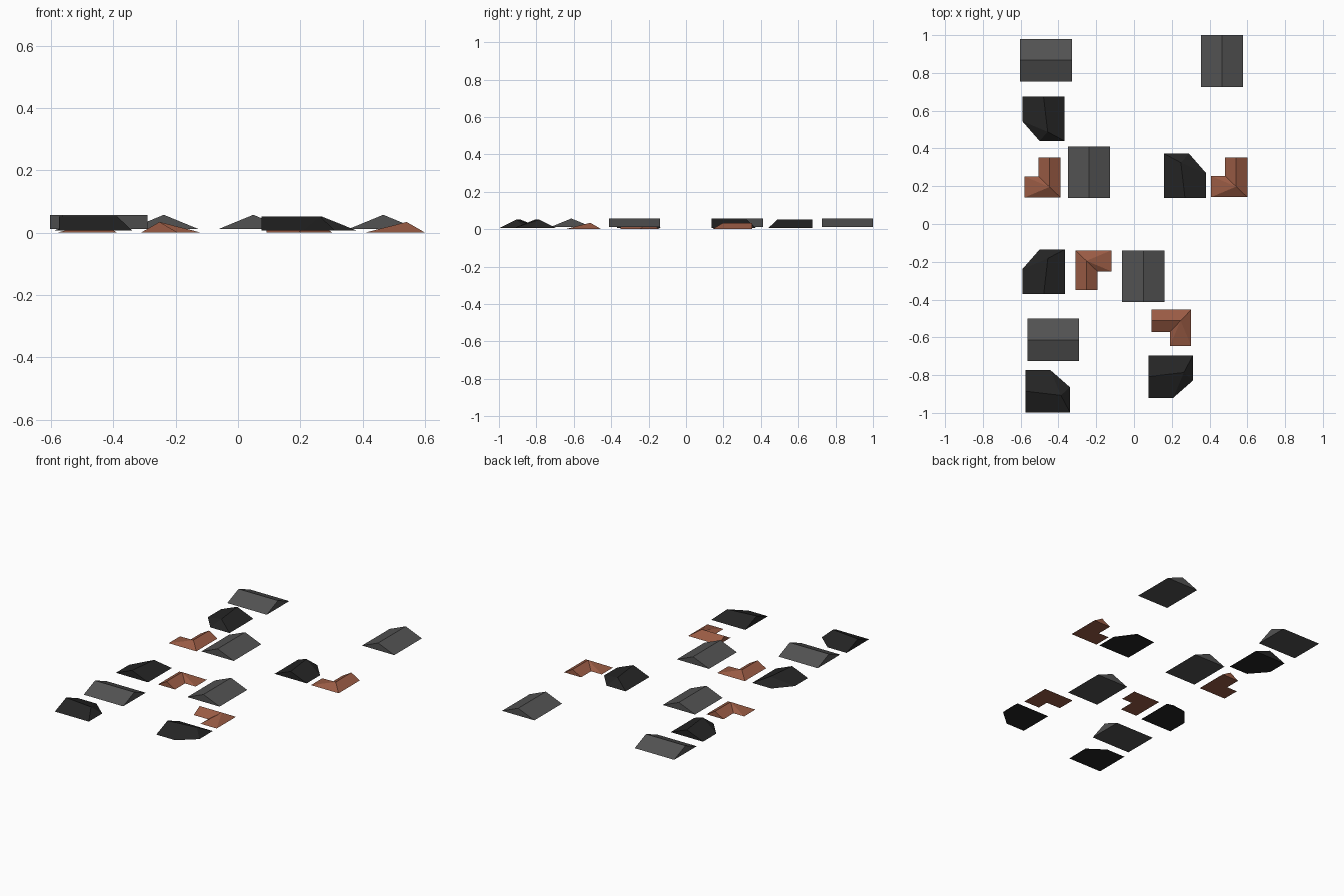
import bpy, bmesh
from mathutils import Vector

if "Cube" in bpy.data.objects:
    bpy.data.objects.remove(bpy.data.objects["Cube"])


def material(name, rgb):
    m = bpy.data.materials.new(name)
    m.diffuse_color = (*rgb, 1)
    m.use_nodes = True
    m.node_tree.nodes["Principled BSDF"].inputs["Base Color"].default_value = m.diffuse_color
    return m


GREY = material("slate grey", (0.085, 0.085, 0.085))
BLACK = material("tar black", (0.018, 0.018, 0.018))
BRICK = material("terracotta", (0.32, 0.105, 0.058))

X, Y = Vector((1, 0, 0)), Vector((0, 1, 0))


def roof(name, mat, outline, ridge, slopes, z0, z1, origin, u, v):
    """Closed roof: eave outline at z0, ridge points at z1, laid along axes u, v."""
    bm = bmesh.new()
    pts = [(p, z0) for p in outline] + [(p, z1) for p in ridge]
    vs = [bm.verts.new(Vector((*origin, z)) + u * p[0] + v * p[1]) for p, z in pts]
    for f in slopes + [tuple(range(len(outline)))]:
        bm.faces.new([vs[i] for i in f])
    bmesh.ops.recalc_face_normals(bm, faces=bm.faces[:])
    me = bpy.data.meshes.new(name)
    bm.to_mesh(me)
    bm.free()
    me.materials.append(mat)
    ob = bpy.data.objects.new(name, me)
    bpy.context.collection.objects.link(ob)


# plain gable roofs: ridge along v
W, L = 0.224, 0.274
gable = dict(outline=[(0, 0), (W, 0), (W, L), (0, L)],
             ridge=[(W / 2, 0), (W / 2, L)],
             slopes=[(0, 1, 4), (1, 2, 5, 4), (2, 3, 5), (3, 0, 4, 5)],
             z0=0.011, z1=0.057)
for i, (o, u, v) in enumerate([
        ((-0.603, 0.755), Y, X), ((0.354, 0.726), X, Y), ((-0.350, 0.137), X, Y),
        ((-0.063, -0.413), X, Y), ((-0.565, -0.725), Y, X)]):
    roof(f"gable_roof_{i + 1}", GREY, origin=o, u=u, v=v, **gable)

# clipped-corner roofs: slanted ridge with a hipped far end
W, L = 0.224, 0.236
clipped = dict(outline=[(0, 0), (W, 0), (W, 0.132), (0.133, L), (0, L)],
               ridge=[(W / 2, 0), (0.09, 0.188)],
               slopes=[(0, 1, 5), (1, 2, 6, 5), (2, 3, 6), (3, 4, 6), (4, 0, 5, 6)],
               z0=0.006, z1=0.051)
for i, (o, u, v) in enumerate([
        ((-0.367, 0.676), -X, -Y), ((0.158, 0.137), X, Y), ((-0.366, -0.370), -X, Y),
        ((-0.575, -0.997), Y, X), ((0.076, -0.696), -Y, X)]):
    roof(f"clipped_roof_{i + 1}", BLACK, origin=o, u=u, v=v, **clipped)

# L-shaped roofs: long gabled arm along v, short hipped arm along u
w, L, s, S = 0.118, 0.211, 0.112, 0.192
ell = dict(outline=[(0, 0), (S, 0), (S, s), (w, s), (w, L), (0, L)],
           ridge=[(w / 2, L), (w / 2, s / 2)],
           slopes=[(0, 1, 7), (1, 2, 7), (2, 3, 7), (3, 4, 6, 7), (4, 5, 6), (5, 0, 7, 6)],
           z0=0.0, z1=0.034)
for i, (o, u, v) in enumerate([
        ((-0.388, 0.140), -X, Y), ((0.600, 0.142), -X, Y),
        ((-0.311, -0.139), X, -Y), ((0.303, -0.453), -Y, -X)]):
    roof(f"corner_roof_{i + 1}", BRICK, origin=o, u=u, v=v, **ell)
